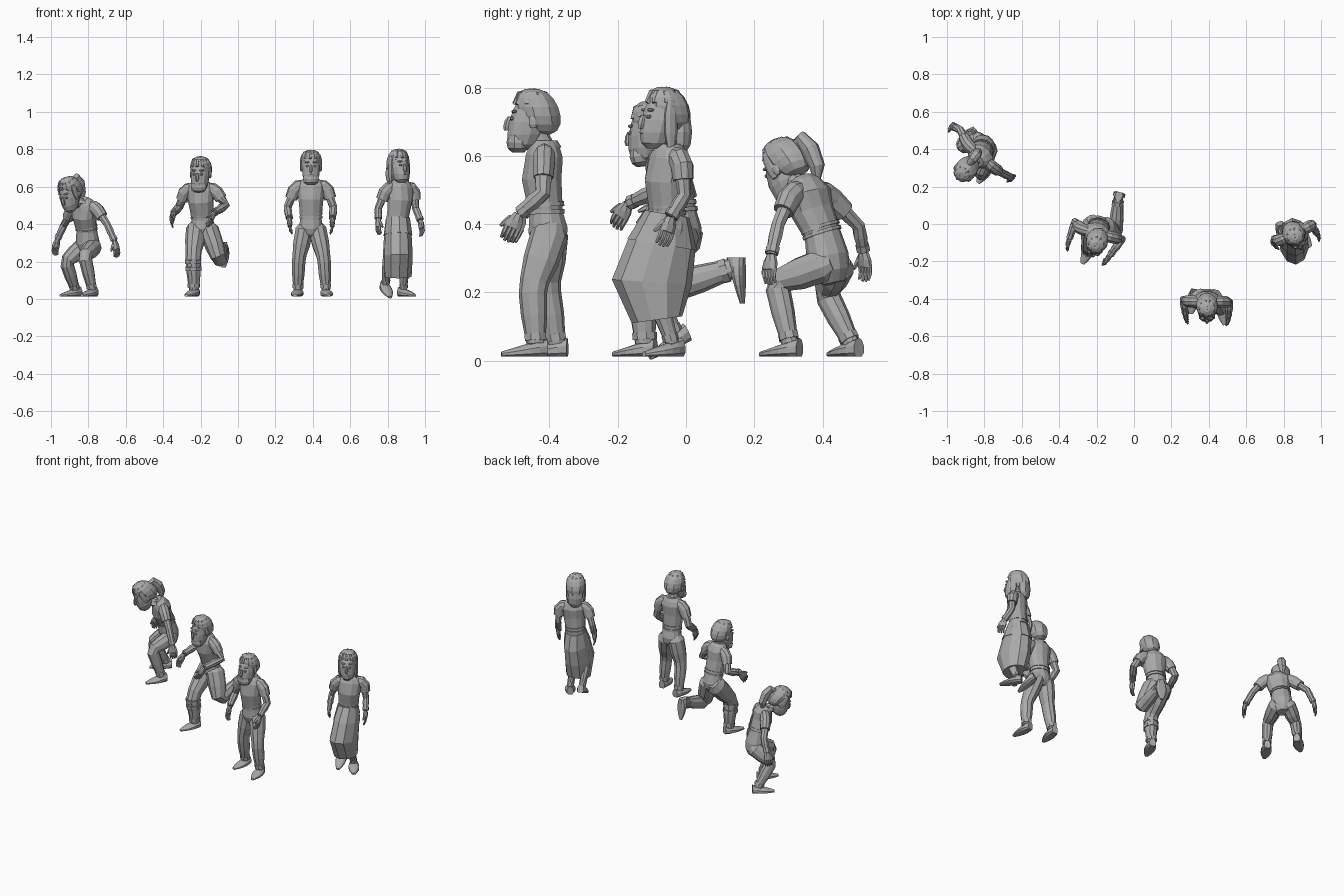
import bpy, bmesh
from math import sin, cos, pi, radians
from mathutils import Vector

cube = bpy.data.objects.get("Cube")
if cube:
    bpy.data.objects.remove(cube, do_unlink=True)

grey = bpy.data.materials.new("plain_grey")
grey.use_nodes = True
grey.diffuse_color = (.4, .4, .4, 1)
grey.node_tree.nodes["Principled BSDF"].inputs["Base Color"].default_value = grey.diffuse_color
UP = Vector((0, 0, 1))
SIDES = (("left", 1), ("right", -1))


def loft(name, rings, left, sides=8, axis=None, ridge=0, flat=1):
    """Skin elliptical rings (centre, side radius, depth radius) along a path."""
    bm = bmesh.new()
    centres = [ring[0] for ring in rings]
    last = len(rings) - 1
    loops = []
    for i, (centre, wide, deep) in enumerate(rings):
        along = axis or (centres[min(i + 1, last)] - centres[max(i - 1, 0)]).normalized()
        across = (left - along * left.dot(along)).normalized()
        depth = along.cross(across)
        loop = []
        for k in range(sides):
            angle = 2 * pi * (k + .5) / sides
            grow = 1 + ridge * (k % 2)
            rise = max(sin(angle) * deep * grow, -flat * deep)
            loop.append(bm.verts.new(centre + across * cos(angle) * wide * grow + depth * rise))
        loops.append(loop)
    for low, high in zip(loops, loops[1:]):
        for k in range(sides):
            following = (k + 1) % sides
            bm.faces.new((low[k], low[following], high[following], high[k]))
    bm.faces.new(loops[0])
    bm.faces.new(loops[-1])
    bmesh.ops.recalc_face_normals(bm, faces=bm.faces)
    mesh = bpy.data.meshes.new(name)
    bm.to_mesh(mesh)
    bm.free()
    mesh.materials.append(grey)
    bpy.context.collection.objects.link(bpy.data.objects.new(name, mesh))


def tube(name, points, radii, left, sides=8, ridge=0):
    """Round limb, lock or finger through a few points."""
    loft(name, [(point, r, r * 1.1) for point, r in zip(points, radii)], left, sides, ridge=ridge)


def band(name, start, end, fraction, radius, left):
    """Short cuff around a limb."""
    half = (end - start).normalized() * .01
    centre = start.lerp(end, fraction)
    tube(name, [centre - half, centre + half], [radius, radius], left)


def build_shoe(name, ankle, heading, left, pitch):
    toward = heading * cos(pitch) - UP * sin(pitch)
    across = (left - toward * left.dot(toward)).normalized()
    lift = toward.cross(across)
    heel = ankle - lift * .037 - toward * .033
    rings = []
    for i in range(6):
        s = i / 5
        height = .034 * (1 - .75 * s)
        rings.append((heel + toward * .135 * s + lift * height * .6, .034 * sin(pi * (.2 + .7 * s)), height))
    loft(name, rings, left, 10, toward, flat=.6)


def build_hand(name, elbow, wrist, left, fwd, sign):
    """Relaxed hand hanging halfway between the forearm's line and straight down."""
    reach = ((wrist - elbow).normalized() - UP).normalized() * .045
    flat_side = (left - reach * left.dot(reach) / reach.length_squared).normalized()
    across = reach.normalized().cross(flat_side)
    if across.dot(fwd) < 0:
        across = -across
    inward = flat_side * -sign * .01
    knuckle = wrist + reach
    loft(name + "_palm", [(wrist, .013, .015), (wrist.lerp(knuckle, .5), .015, .024), (knuckle, .012, .026)], left)
    for k in range(4):
        base = knuckle + across * (k - 1.5) * .012
        length = reach * (1 - .1 * abs(k - 1.5))
        tube(f"{name}_finger_{k + 1}", [base - reach * .1, base + length * .5, base + length + inward],
             [.007, .006, .004], left, 6)
    root = wrist + reach * .4 + across * .015
    slant = reach * .4 + across * .01 + inward * .5
    tube(name + "_thumb", [root, root + slant, root + slant * 2], [.009, .008, .004], left, 6)


def build_head(who, centre, left, fwd, tilt, style):
    ahead_axis = fwd * cos(tilt) - UP * sin(tilt)
    up_axis = UP * cos(tilt) + fwd * sin(tilt)

    def blob(name, up, ahead, wide, deep, tall, side=0, lean=0, rows=4, sides=8, ridge=0, curve=.6):
        """Rounded block; lean pushes its lower end forward."""
        rings = []
        for i in range(rows):
            angle = pi * ((i + .5) / rows - .5)
            spot = up_axis * (up + tall * sin(angle)) + ahead_axis * (ahead - lean * sin(angle)) + left * side
            swell = cos(angle) ** curve
            rings.append((centre + spot, wide * swell, deep * swell))
        loft(f"{who}_{name}", rings, left, sides, up_axis, ridge)

    blob("face", 0, .012, .05, .058, .085, lean=.02, rows=7, sides=12)
    blob("nose", -.005, .07, .01, .014, .022, lean=.006, sides=6)
    blob("mouth", -.036, .064, .02, .011, .006)
    blob("hair", .03, -.016, .058, .062, .068, lean=-.018, rows=8, sides=16, ridge=.05, curve=.75)
    for label, sign in SIDES:
        blob(label + "_eye", .01, .06, .01, .007, .006, side=sign * .02)
        blob(label + "_brow", .03, .053, .015, .01, .005, side=sign * .02)
        blob(label + "_ear", 0, -.003, .01, .015, .02, side=sign * .05)
        if style == "long":
            blob(label + "_side_lock", -.01, .002, .012, .022, .075, side=sign * .05)
        elif style == "tied":
            blob(label + "_side_lock", .02, .012, .01, .02, .045, side=sign * .05)
    if style == "bearded":
        blob("beard", -.06, .042, .043, .034, .032, rows=5, sides=10, ridge=.05)
    elif style == "long":
        blob("hair_fall", -.035, -.05, .05, .032, .065, rows=5, sides=12, ridge=.06)
    # Locks swept over the cap from the crown
    for k in range(9):
        angle = 2 * pi * (k + .4) / 9
        spread = left * cos(angle) * .9 + ahead_axis * sin(angle)
        path = [centre + up_axis * up + spread * out for up, out in ((.092, .005), (.078, .036), (.05, .052))]
        tube(f"{who}_hair_lock_{k + 1}", path, [.006, .012, .008], left + ahead_axis * .3, 6)


def build_figure(who, turn, spine, head, arms, legs, style, tilt=0, arm=.024, leg=.05):
    """Spine runs pelvis, waist, chest, neck; arms give elbow, wrist; legs give knee, ankle, foot pitch."""
    angle = radians(turn)
    left = Vector((cos(angle), sin(angle), 0))
    fwd = Vector((sin(angle), -cos(angle), 0))
    pelvis, waist, chest, neck = map(Vector, spine)
    head = Vector(head)
    bust = waist.lerp(chest, .6) + fwd * .01
    seat = pelvis.lerp(waist, -.3)
    loft(who + "_torso", [(seat, .035, .03), (pelvis, .06, .052), (pelvis.lerp(waist, .4), .066, .06), (waist, .058, .051),
                          (bust, .069, .06), (chest, .078, .056), (chest.lerp(neck, .6), .062, .046), (neck, .04, .033)],
         left, 12)
    for k in range(2):
        low = waist.lerp(chest, .13 * k)
        loft(f"{who}_belt_{k + 1}", [(low, .063, .056), (low + (chest - waist) * .08, .063, .056)], left, 12)
    tube(who + "_collar", [neck - UP * .02, neck], [.046, .035], left, 10)
    tube(who + "_neck", [neck - UP * .02, head - UP * .03 - fwd * .01], [.028, .028], left, 10)
    build_head(who, head, left, fwd, radians(tilt), style)

    for (label, sign), joints in zip(SIDES, arms):
        tag = f"{who}_{label}"
        elbow, wrist = map(Vector, joints)
        shoulder = chest + left * sign * .083 - UP * .005
        hem = shoulder.lerp(elbow, .55)
        # Sleeve rounds over the shoulder
        tube(tag + "_sleeve", [chest.lerp(shoulder, .4) + UP * .012, chest.lerp(shoulder, .8) + UP * .004,
                               shoulder.lerp(elbow, .15), hem], [.026, .033, .033, .03], fwd, 10)
        tube(tag + "_arm", [shoulder, hem, elbow, elbow.lerp(wrist, .4), wrist],
             [arm, arm, arm * .9, arm * .95, .015], left)
        band(tag + "_wrist_cuff", elbow, wrist, .85, .02, left)
        build_hand(tag + "_hand", elbow, wrist, left, fwd, sign)

    for (label, sign), (knee, ankle, pitch) in zip(SIDES, legs):
        tag = f"{who}_{label}"
        knee, ankle = Vector(knee), Vector(ankle)
        hip = pelvis + left * sign * .035 + UP * .02
        tube(tag + "_leg", [hip.lerp(knee, -.2), hip, hip.lerp(knee, .5), hip.lerp(knee, .88),
                            knee.lerp(ankle, .12), knee.lerp(ankle, .5), ankle],
             [leg * .6, leg, leg * .95, leg * .78, leg * .75, leg * .7, leg * .5], left, 10)
        band(tag + "_ankle_cuff", knee, ankle, .88, leg * .62, left)
        heading = (fwd + left * sign * .15).normalized()
        build_shoe(tag + "_shoe", ankle, heading, left, radians(pitch))


build_figure(
    "standing_man", turn=0, style="bearded",
    spine=[(.39, -.4, .35), (.39, -.41, .43), (.39, -.415, .6), (.39, -.415, .645)], head=(.39, -.45, .7),
    arms=[[(.51, -.42, .49), (.505, -.49, .43)], [(.265, -.405, .49), (.275, -.48, .43)]],
    legs=[[(.46, -.45, .215), (.47, -.44, .05), 0], [(.325, -.41, .215), (.32, -.38, .05), 0]])

# One leg kicked up behind
build_figure(
    "running_man", turn=-15, style="bearded", tilt=8, leg=.054,
    spine=[(-.19, -.01, .35), (-.19, -.02, .43), (-.2, -.05, .585), (-.2, -.06, .63)], head=(-.2, -.1, .665),
    arms=[[(-.065, -.08, .5), (-.13, -.17, .46)], [(-.315, .01, .49), (-.345, -.08, .46)]],
    legs=[[(-.1, -.055, .21), (-.085, .135, .27), 90], [(-.24, -.13, .235), (-.235, -.12, .05), 0]])
for k in range(2):
    band(f"running_man_boot_band_{k + 1}", Vector((-.24, -.13, .2)), Vector((-.235, -.12, .05)), k * .25, .046,
         Vector((1, 0, 0)))

build_figure(
    "walking_woman", turn=27, style="long", arm=.021, leg=.036,
    spine=[(.855, -.055, .37), (.855, -.055, .43), (.865, -.05, .59), (.865, -.05, .635)], head=(.86, -.065, .705),
    arms=[[(.95, -.005, .485), (.975, -.045, .42)], [(.75, -.08, .485), (.75, -.1, .43)]],
    legs=[[(.89, -.09, .2), (.885, -.04, .05), 0], [(.8, -.09, .2), (.79, -.03, .08), 25]])

# Skirt swung forward by the stride, under a shorter flared layer
skirt_left = Vector((1, .1, 0))
skirt = [(Vector((.855, y, z)), wide, deep) for y, z, wide, deep in (
    (-.055, .43, .062, .062), (-.07, .34, .074, .1), (-.1, .23, .08, .118), (-.085, .12, .075, .075))]
loft("walking_woman_skirt", skirt, skirt_left, 10)
loft("walking_woman_overskirt", [(centre, wide + .004, deep + .004) for centre, wide, deep in skirt[:2]], skirt_left, 10)

build_figure(
    "crouching_woman", turn=-41, style="tied", tilt=28, arm=.021, leg=.046,
    spine=[(-.8, .425, .26), (-.81, .4, .37), (-.82, .36, .49), (-.84, .34, .53)], head=(-.895, .295, .56),
    arms=[[(-.7, .27, .4), (-.66, .25, .31)], [(-.93, .505, .395), (-.965, .52, .32)]],
    legs=[[(-.82, .265, .23), (-.78, .305, .05), 0], [(-.92, .41, .2), (-.87, .485, .05), 0]])
tail = [(-.885, .32, .63), (-.865, .34, .65), (-.845, .365, .62), (-.835, .385, .57), (-.835, .385, .52)]
tube("crouching_woman_ponytail", [Vector(point) for point in tail], [.014, .02, .025, .021, .006],
     Vector((.75, -.66, 0)), 10, ridge=.1)
